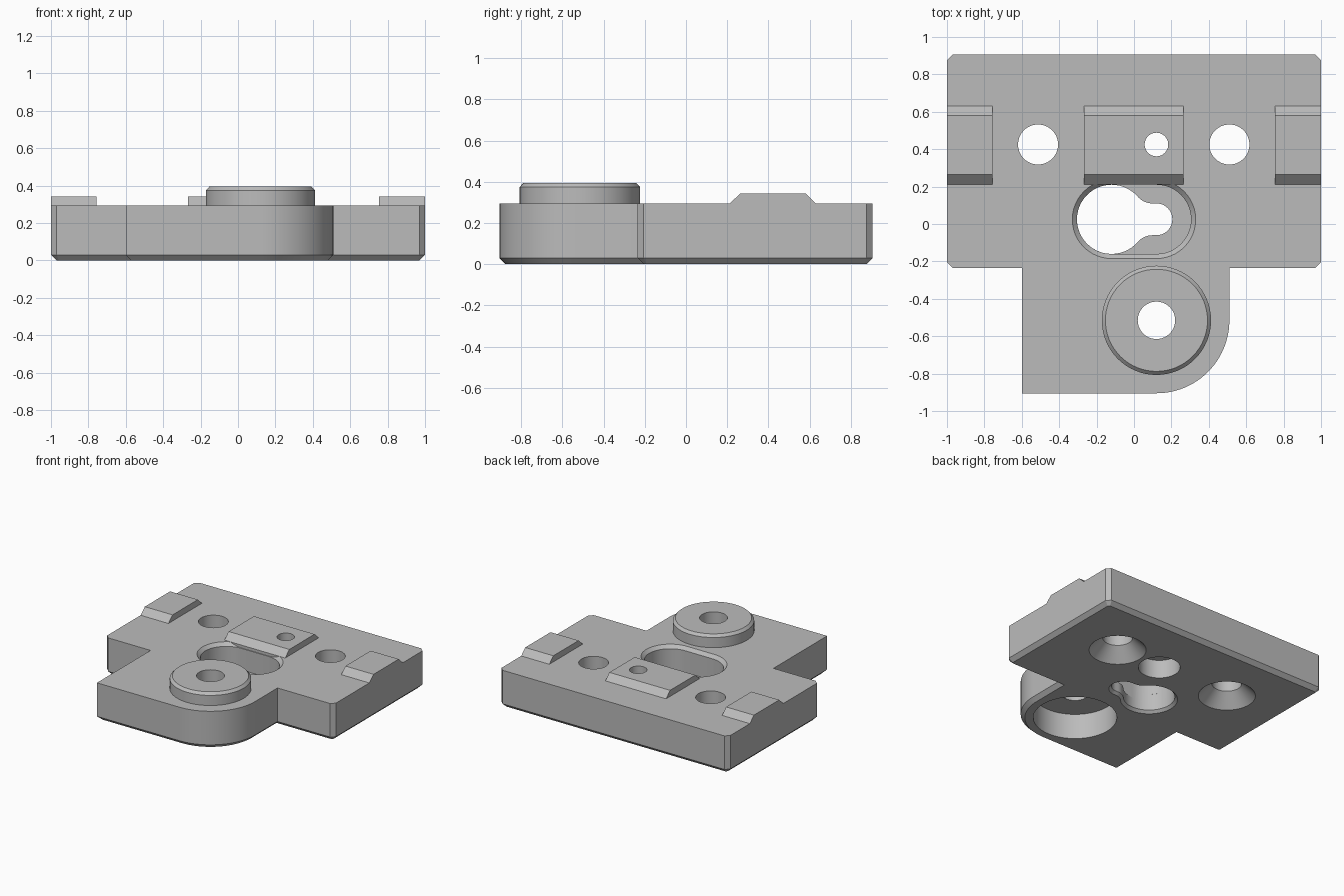
import bpy, bmesh
from math import sin, cos, radians
from mathutils import Vector

cube = bpy.data.objects.get("Cube")
if cube:
    bpy.data.objects.remove(cube)

grey = bpy.data.materials.new("mid grey")
grey.use_nodes = True
colour = (0.5, 0.5, 0.5, 1)
grey.diffuse_color = colour
grey.node_tree.nodes["Principled BSDF"].inputs["Base Color"].default_value = colour


def arc(x, y, r, start, end, n=24):
    angles = [radians(start + (end - start) * i / n) for i in range(n + 1)]
    return [(x + r * cos(a), y + r * sin(a)) for a in angles]


def circle(x, y, r):
    return arc(x, y, r, 0, 360, 64)[:-1]


def tidy(points):
    """Drop repeated neighbours from a closed outline."""
    pts = [Vector(p) for p in points]
    return [p for i, p in enumerate(pts) if (p - pts[i - 1]).length > 1e-4]


def offset(points, d):
    """Move a counter-clockwise outline outward by d with mitred corners."""
    pts = [Vector(p) for p in points]
    out = []
    for i, p in enumerate(pts):
        a = (p - pts[i - 1]).normalized()
        b = (pts[(i + 1) % len(pts)] - p).normalized()
        na, nb = Vector((a.y, -a.x)), Vector((b.y, -b.x))
        out.append(p + (na + nb) * d / (1 + na.dot(nb)))
    return out


def loft(name, *levels):
    """Closed solid through equal-sized outlines given as (outline, z)."""
    bm = bmesh.new()
    rings = [[bm.verts.new((p[0], p[1], z)) for p in pts] for pts, z in levels]
    n = len(rings[0])
    for low, high in zip(rings, rings[1:]):
        for i in range(n):
            j = (i + 1) % n
            bm.faces.new((low[i], low[j], high[j], high[i]))
    bm.faces.new(rings[0][::-1])
    bm.faces.new(rings[-1])
    bmesh.ops.recalc_face_normals(bm, faces=bm.faces)
    mesh = bpy.data.meshes.new(name)
    bm.to_mesh(mesh)
    bm.free()
    mesh.materials.append(grey)
    obj = bpy.data.objects.new(name, mesh)
    bpy.context.collection.objects.link(obj)
    return obj


def combine(tool, operation):
    """Apply a boolean to the plate and remove the tool."""
    bpy.context.view_layer.objects.active = plate
    mod = plate.modifiers.new(tool.name, "BOOLEAN")
    mod.operation, mod.object, mod.solver = operation, tool, "EXACT"
    bpy.ops.object.modifier_apply(modifier=mod.name)
    bpy.data.objects.remove(tool)


def rect(x0, x1, y0, y1):
    return [(x0, y0), (x1, y0), (x1, y1), (x0, y1)]


TOP, C = 0.295, 0.03
PEG = (0.12, -0.515)

# Plate with a front tongue, one rounded corner and a chamfered underside
outline = tidy([(-0.6, -0.905)] + arc(*PEG, 0.39, -90, 0) + [
    (0.51, -0.235), (1 - C, -0.235), (1, -0.235 + C), (1, 0.905 - C),
    (1 - C, 0.905), (C - 1, 0.905), (-1, 0.905 - C), (-1, C - 0.235),
    (C - 1, -0.235), (-0.6, -0.235)])
plate = loft("mounting_plate", (offset(outline, -C), 0), (outline, C), (outline, TOP))
bpy.context.view_layer.objects.active = plate
plate.select_set(True)

# Oblong pocket with a chamfered rim
KY, KX = 0.025, 0.12
pocket = tidy(arc(-KX, KY, 0.185, 90, 270) + arc(KX, KY, 0.185, -90, 90))
rim = offset(pocket, 0.025)
combine(loft("pocket", (pocket, 0.1), (pocket, TOP - 0.025), (rim, TOP),
             (rim, TOP + 0.1)), "DIFFERENCE")

# Keyhole through the pocket floor, flared at the underside
keyhole = tidy(arc(-KX, KY, 0.185, 41.1, 318.9, 40)
               + arc(0.1, KY - 0.192, 0.107, 138.9, 90, 10)
               + arc(KX, KY, 0.085, -90, 90)
               + arc(0.1, KY + 0.192, 0.107, 270, 221.1, 10))
flare = offset(keyhole, 0.02)
combine(loft("keyhole", (flare, -0.1), (flare, 0), (keyhole, 0.02),
             (keyhole, 0.15)), "DIFFERENCE")

# Three raised pads with sloped front and back
for x0, x1 in ((-1, -0.757), (-0.267, 0.264), (0.754, 1)):
    base = rect(x0, x1, 0.212, 0.63)
    crown = rect(x0, x1, 0.264, 0.58)
    combine(loft("pad", (base, 0.25), (base, TOP), (crown, 0.343)), "UNION")

# Round boss on the tongue
combine(loft("boss", (circle(*PEG, 0.292), 0.25), (circle(*PEG, 0.292), 0.375),
             (circle(*PEG, 0.273), 0.395)), "UNION")

# Countersunk screw holes
for x in (-0.513, 0.51):
    wide, narrow = circle(x, 0.425, 0.205), circle(x, 0.425, 0.107)
    combine(loft("screw_hole", (wide, -0.1), (wide, 0), (narrow, 0.1),
                 (narrow, 0.5)), "DIFFERENCE")

# Counterbored holes through the middle pad and the boss
for x, y, bore, hole, depth in ((0.12, 0.425, 0.15, 0.063, 0.145),
                                (*PEG, 0.3, 0.1, 0.2)):
    wide, narrow = circle(x, y, bore), circle(x, y, hole)
    combine(loft("counterbore", (wide, -0.1), (wide, depth), (narrow, depth),
                 (narrow, 0.5)), "DIFFERENCE")

bpy.ops.object.shade_smooth_by_angle(angle=radians(25))
